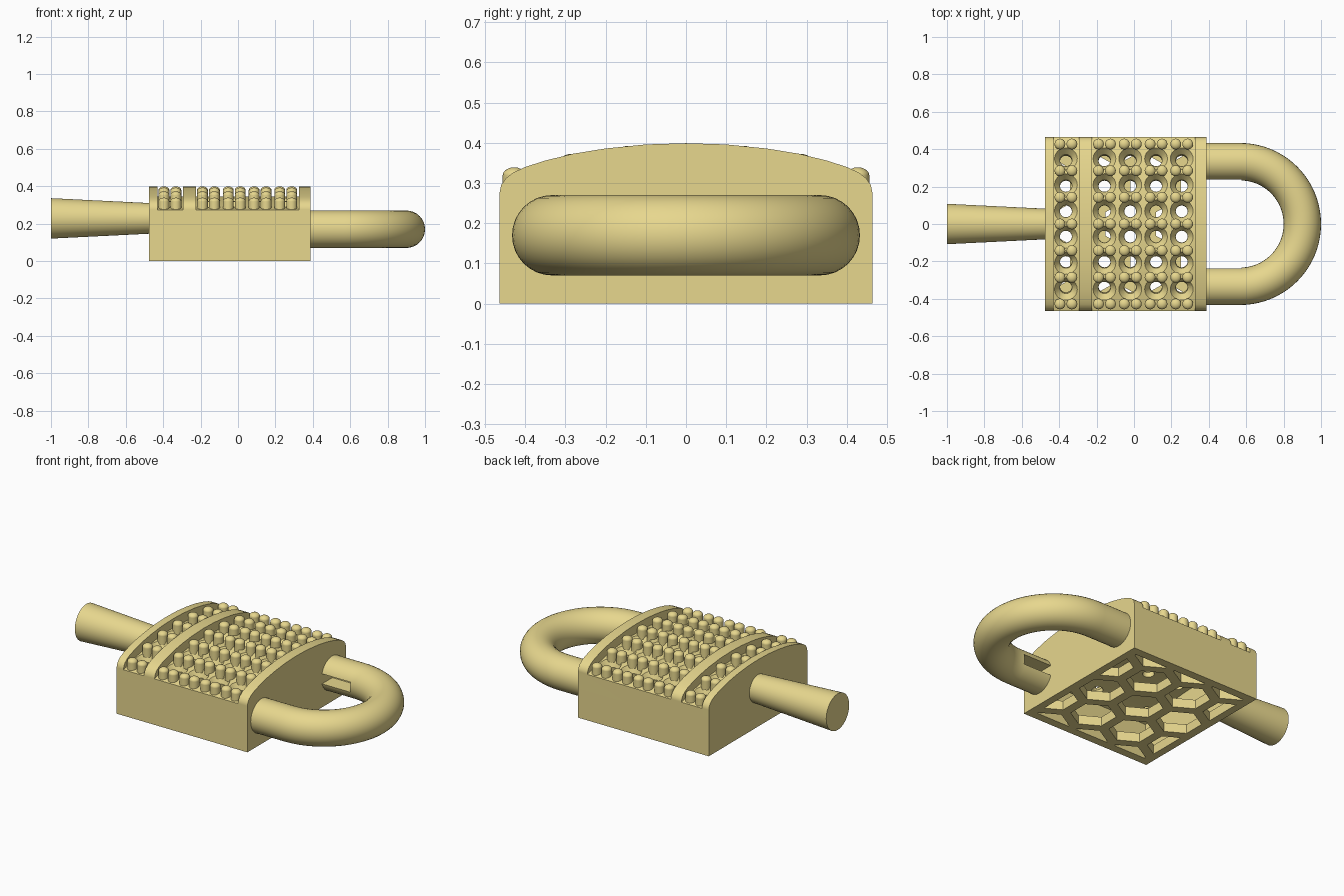
import bpy, bmesh, math
from mathutils import Matrix, Vector

if "Cube" in bpy.data.objects:
    bpy.data.objects.remove(bpy.data.objects["Cube"])

mat = bpy.data.materials.new("khaki")
mat.diffuse_color = (0.80, 0.68, 0.27, 1)
mat.use_nodes = True
mat.node_tree.nodes["Principled BSDF"].inputs["Base Color"].default_value = mat.diffuse_color


def make(name, bm):
    bmesh.ops.recalc_face_normals(bm, faces=bm.faces)
    me = bpy.data.meshes.new(name)
    bm.to_mesh(me)
    bm.free()
    ob = bpy.data.objects.new(name, me)
    bpy.context.collection.objects.link(ob)
    me.materials.append(mat)
    return ob


def activate(ob):
    bpy.ops.object.select_all(action='DESELECT')
    ob.select_set(True)
    bpy.context.view_layer.objects.active = ob


def smooth(ob):
    activate(ob)
    bpy.ops.object.shade_smooth_by_angle(angle=math.radians(30))


def boolean(ob, cutter, op='DIFFERENCE'):
    cutter.hide_render = True
    m = ob.modifiers.new("cut", 'BOOLEAN')
    m.operation, m.object, m.solver = op, cutter, 'EXACT'
    activate(ob)
    bpy.ops.object.modifier_apply(modifier=m.name)
    bpy.data.objects.remove(cutter)


def prism(bm, points, offset):
    """Extrude a closed outline by an offset vector."""
    a = [bm.verts.new(p) for p in points]
    b = [bm.verts.new(Vector(p) + Vector(offset)) for p in points]
    n = len(a)
    bm.faces.new(a)
    bm.faces.new(b[::-1])
    for i in range(n):
        bm.faces.new((a[i], b[i], b[(i + 1) % n], a[(i + 1) % n]))


def box(bm, x0, x1, y0, y1, z0, z1):
    prism(bm, [(x0, y0, z0), (x1, y0, z0), (x1, y1, z0), (x0, y1, z0)], (0, 0, z1 - z0))


def floor_z(y):
    return 0.345 - 0.33 * y * y


def on_floor(x, y):
    """Frame sitting on the arched floor with z along its normal."""
    return Matrix.Translation((x, y, floor_z(y))) @ Matrix.Rotation(-math.atan(0.66 * y), 4, 'X')


X0, X1, W = -0.475, 0.387, 0.464
PLATE = 0.055
columns = [-0.364, -0.158, -0.020, 0.118, 0.255]
pitch = 0.1425

# Body: arched profile extruded along x
half = [(W, 0), (W, 0.275), (0.460, 0.295), (0.448, 0.312), (0.43, 0.326), (0.40, 0.340),
        (0.35, 0.356), (0.28, 0.373), (0.20, 0.386), (0.10, 0.396), (0, 0.399)]
outline = half + [(-y, z) for y, z in half[-2::-1]]
bm = bmesh.new()
prism(bm, [(X0, y, z) for y, z in outline], (X1 - X0, 0, 0))
body = make("body", bm)

# Two recesses between the three ribs
bm = bmesh.new()
for a, b in ((-0.430, -0.295), (-0.225, 0.325)):
    arc = [(a, y, floor_z(y)) for y in [0.52 - 1.04 * i / 28 for i in range(29)]]
    prism(bm, arc + [(a, -0.52, 0.5), (a, 0.52, 0.5)], (b - a, 0, 0))
boolean(body, make("recess_cutter", bm))

# Hollow inside under the arched deck
bm = bmesh.new()
arc = [(X0 + 0.04, y, floor_z(y) - 0.07) for y in [0.42 - 0.84 * i / 24 for i in range(25)]]
prism(bm, arc + [(X0 + 0.04, -0.42, PLATE), (X0 + 0.04, 0.42, PLATE)], (X1 - X0 - 0.08, 0, 0))
boolean(body, make("hollow_cutter", bm))

# Honeycomb openings in the bottom plate, clipped to a frame
bm = bmesh.new()
step, r = 0.27, 0.125
for j in range(-2, 3):
    for i in range(-2, 3):
        cx = -0.045 + step * (i + 0.5 * (j % 2))
        cy = step * 0.866 * j
        prism(bm, [(cx + r * math.sin(k * math.pi / 3), cy + r * math.cos(k * math.pi / 3), -0.05)
                   for k in range(6)], (0, 0, PLATE + 0.06))
pockets = make("pocket_cutter", bm)
bm = bmesh.new()
box(bm, X0 + 0.045, X1 - 0.045, -W + 0.05, W - 0.05, -0.1, 0.2)
boolean(pockets, make("pocket_frame", bm), 'INTERSECT')
boolean(body, pockets)

# Countersunk holes through the deck
bores, sinks = bmesh.new(), bmesh.new()
for x in columns:
    for k in range(6):
        y = pitch * (k - 2.5) * 0.98
        m = on_floor(x, y)
        bmesh.ops.create_cone(bores, cap_ends=True, segments=24, radius1=0.032, radius2=0.032,
                              depth=0.16, matrix=m @ Matrix.Translation((0, 0, -0.04)))
        bmesh.ops.create_cone(sinks, cap_ends=True, segments=24, radius1=0.033, radius2=0.0645,
                              depth=0.045, matrix=m @ Matrix.Translation((0, 0, -0.0175)))
boolean(body, make("countersink_cutter", sinks))
boolean(body, make("bore_cutter", bores))
smooth(body)
body.modifiers.new("even_shading", 'WEIGHTED_NORMAL').keep_sharp = True

# Upright round-topped pegs in pairs
bm = bmesh.new()
for x in columns:
    for dx in (-0.032, 0.032):
        for k in range(-3, 4):
            y = pitch * k
            m = Matrix.Translation((x + dx, y, floor_z(y)))
            bmesh.ops.create_cone(bm, cap_ends=True, segments=16, radius1=0.029, radius2=0.029,
                                  depth=0.052, matrix=m @ Matrix.Translation((0, 0, 0.008)))
            bmesh.ops.create_uvsphere(bm, u_segments=16, v_segments=10, radius=0.029,
                                      matrix=m @ Matrix.Translation((0, 0, 0.034)) @ Matrix.Diagonal((1, 1, 0.7, 1)))
smooth(make("pegs", bm))

# U-shaped loop: a ring swept along a straight-arc-straight path
R, rad, cx, cz = 0.333, 0.1, 0.567, 0.17
path = [(0.365, -R, -math.pi / 2)]
path += [(cx + R * math.cos(t), R * math.sin(t), t)
         for t in [math.pi * (i / 40 - 0.5) for i in range(41)]]
path += [(0.365, R, math.pi / 2)]
bm = bmesh.new()
rings = []
for x, y, t in path:
    rings.append([bm.verts.new((x + rad * math.cos(a) * math.cos(t),
                                y + rad * math.cos(a) * math.sin(t),
                                cz + rad * math.sin(a)))
                  for a in [2 * math.pi * k / 32 for k in range(32)]])
for p, q in zip(rings, rings[1:]):
    for k in range(32):
        bm.faces.new((p[k], p[(k + 1) % 32], q[(k + 1) % 32], q[k]))
bm.faces.new(rings[0])
bm.faces.new(rings[-1][::-1])
loop = make("loop_handle", bm)

# Slots on the inner side of both arms
bm = bmesh.new()
for s in (-1, 1):
    y0, y1 = sorted((s * 0.20, s * 0.335))
    box(bm, 0.387, 0.575, y0, y1, cz - 0.03, cz + 0.03)
boolean(loop, make("slot_cutter", bm))
smooth(loop)

# Tapered grip on the other end
bm = bmesh.new()
bmesh.ops.create_cone(bm, cap_ends=True, segments=48, radius1=0.108, radius2=0.081, depth=0.545,
                      matrix=Matrix.Translation((-0.7275, 0, 0.228)) @ Matrix.Rotation(math.pi / 2, 4, 'Y'))
smooth(make("grip", bm))
